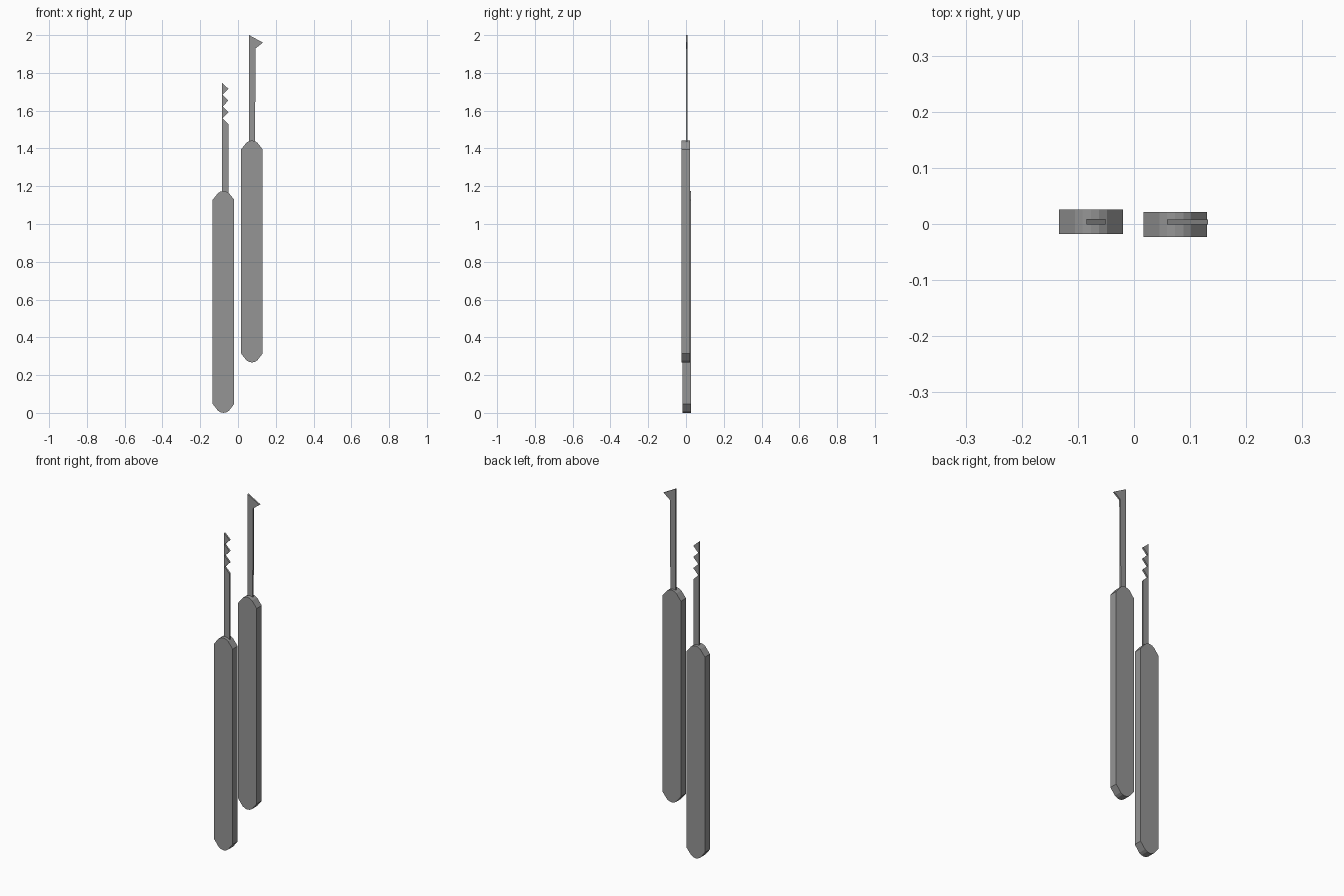
import bpy
import bmesh

cube = bpy.data.objects.get("Cube")
if cube:
    bpy.data.objects.remove(cube, do_unlink=True)

# One grey metal throughout
grey = (0.3, 0.3, 0.3, 1.0)
metal = bpy.data.materials.new("grey_metal")
metal.use_nodes = True
metal.diffuse_color = grey
metal.node_tree.nodes["Principled BSDF"].inputs["Base Color"].default_value = grey


def extrude_outline(name, outline, y_front, y_back):
    """Flat plate: an x-z outline given depth along y."""
    bm = bmesh.new()
    face = bm.faces.new([bm.verts.new((x, y_front, z)) for x, z in outline])
    moved = bmesh.ops.extrude_face_region(bm, geom=[face])["geom"]
    verts = [v for v in moved if isinstance(v, bmesh.types.BMVert)]
    bmesh.ops.translate(bm, verts=verts, vec=(0, y_back - y_front, 0))
    bmesh.ops.recalc_face_normals(bm, faces=bm.faces)
    mesh = bpy.data.meshes.new(name)
    bm.to_mesh(mesh)
    bm.free()
    mesh.materials.append(metal)
    obj = bpy.data.objects.new(name, mesh)
    bpy.context.collection.objects.link(obj)
    return obj


def handle(name, x, z, y_front):
    """Long grip with chamfered corners and gently bowed ends."""
    height = 1.175
    # Half of the lower end, from the side to the middle
    end = [(0.057, 0.047), (0.0285, 0.011), (0.015, 0.003), (0, 0)]
    lower = end + [(-px, pz) for px, pz in reversed(end[:-1])]
    upper = [(px, height - pz) for px, pz in reversed(lower)]
    outline = [(x + px, z + pz) for px, pz in lower + upper]
    extrude_outline(name, outline, y_front, y_front + 0.044)


# Handles
handle("right_handle", -0.077, 0.0, -0.018)
handle("left_handle", 0.0735, 0.267, -0.023)

# Saw-toothed blade: three teeth above a sloped shoulder
back, edge, root = -0.085, -0.051, -0.081
teeth = [(edge, 1.53), (root, 1.56)]
for i in range(3):
    base = 1.56 + i * 0.062
    teeth += [(edge, base + 0.032), (root, base + 0.062)]
teeth[-1] = (back, 1.747)
extrude_outline("toothed_blade", [(back, 1.16), (edge, 1.16)] + teeth, -0.001, 0.009)

# Hooked blade: plain shank with a pointed tip
hook = [(0.059, 1.42), (0.09, 1.42), (0.093, 1.93), (0.132, 1.96), (0.059, 2.0)]
extrude_outline("hooked_blade", hook, -0.001, 0.008)
